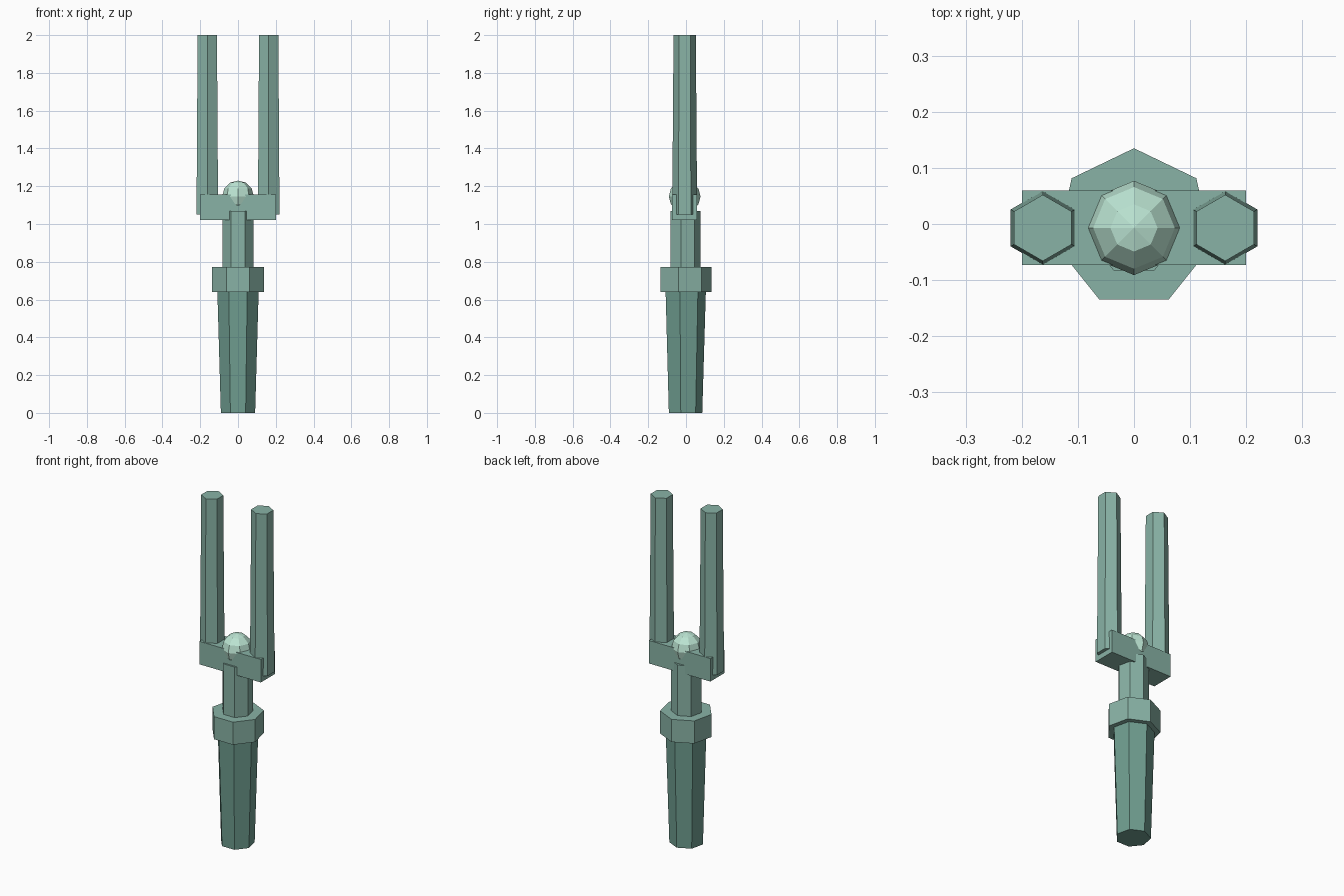
import bpy
import bmesh
import math

if "Cube" in bpy.data.objects:
    bpy.data.objects.remove(bpy.data.objects["Cube"])

AXIS_Y = -0.007  # shared axis, so the seven-sided collar is centred in y


def material(name, rgb):
    m = bpy.data.materials.new(name)
    m.diffuse_color = (*rgb, 1)
    m.use_nodes = True
    m.node_tree.nodes["Principled BSDF"].inputs["Base Color"].default_value = m.diffuse_color
    return m


BODY = material("pale_teal", (0.25, 0.45, 0.38))
GRIP = material("dark_teal", (0.16, 0.34, 0.28))
GEM = material("mint", (0.50, 0.78, 0.65))


def add_object(name, bm, mat):
    bmesh.ops.recalc_face_normals(bm, faces=bm.faces)
    mesh = bpy.data.meshes.new(name)
    bm.to_mesh(mesh)
    bm.free()
    mesh.materials.append(mat)
    obj = bpy.data.objects.new(name, mesh)
    bpy.context.collection.objects.link(obj)
    return obj


def prism(name, sides, r0, r1, z0, z1, mat, x=0.0):
    """Tapered prism with one corner pointing to the back (+y)."""
    bm = bmesh.new()
    rings = []
    for r, z in ((r0, z0), (r1, z1)):
        angles = [math.pi / 2 + math.tau * i / sides for i in range(sides)]
        rings.append([bm.verts.new((x + r * math.cos(a), AXIS_Y + r * math.sin(a), z))
                      for a in angles])
    low, high = rings
    for i in range(sides):
        j = (i + 1) % sides
        bm.faces.new((low[i], low[j], high[j], high[i]))
    bm.faces.new(low[::-1])
    bm.faces.new(high)
    return add_object(name, bm, mat)


# Grip, collar and neck: seven-sided
prism("grip", 7, 0.093, 0.112, 0.0, 0.64, GRIP)
prism("collar", 7, 0.142, 0.142, 0.64, 0.773, BODY)
prism("neck", 7, 0.084, 0.084, 0.773, 1.07, BODY)

# Crossbar carrying the prongs
bm = bmesh.new()
bmesh.ops.create_cube(bm, size=1)
bmesh.ops.scale(bm, vec=(0.40, 0.133, 0.135), verts=bm.verts)
bmesh.ops.translate(bm, vec=(0, AXIS_Y, 1.0875), verts=bm.verts)
add_object("crossbar", bm, BODY)

# Two hexagonal prongs
for side, label in ((-1, "left"), (1, "right")):
    prism(label + "_prong", 6, 0.066, 0.059, 1.05, 2.0, BODY, x=side * 0.1625)

# Faceted orb sunk into the crossbar
bm = bmesh.new()
bmesh.ops.create_uvsphere(bm, u_segments=8, v_segments=6, radius=0.084)
bmesh.ops.translate(bm, vec=(0, AXIS_Y, 1.146), verts=bm.verts)
add_object("orb", bm, GEM)
